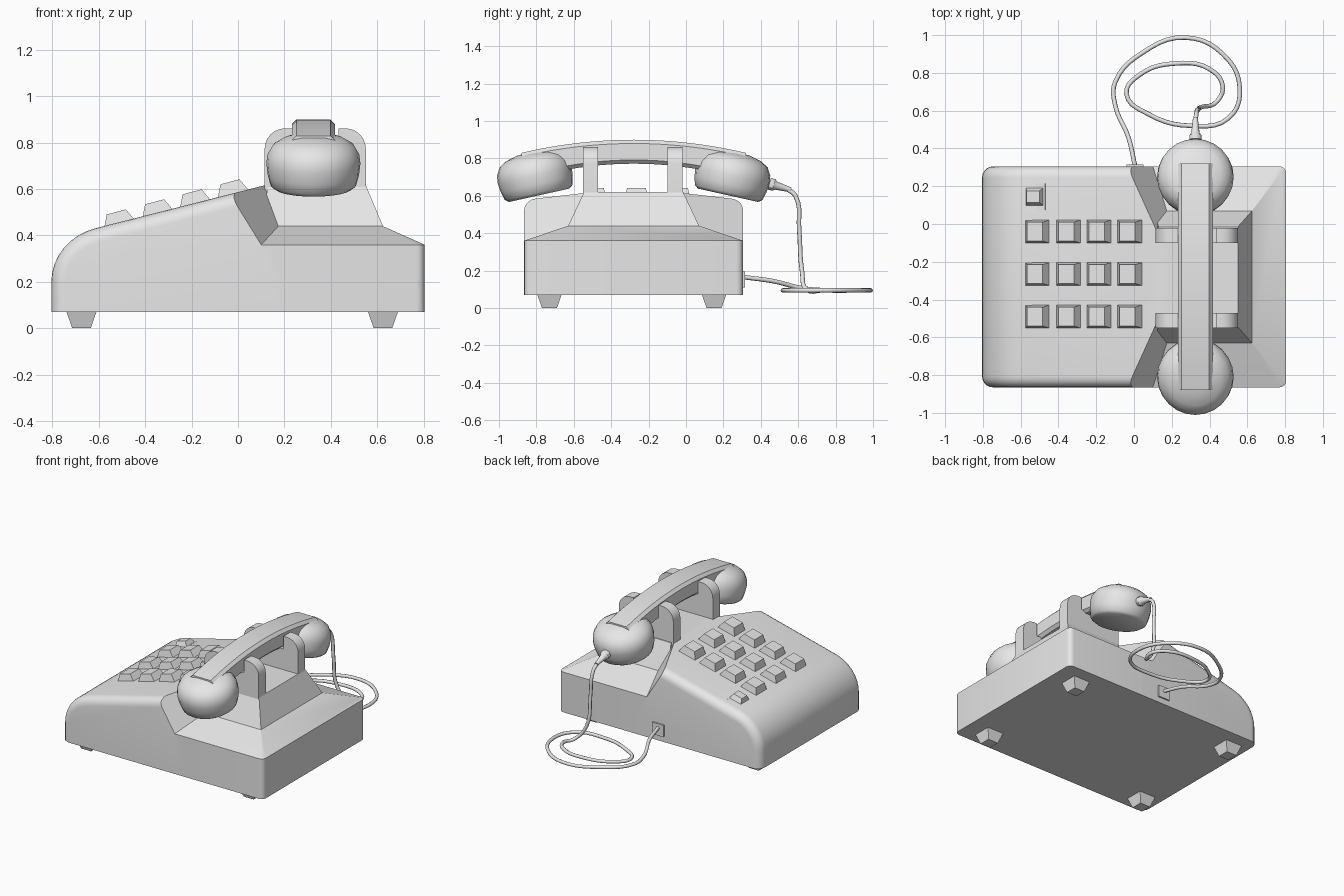
import bpy, bmesh, math
from mathutils import Vector, Matrix

if "Cube" in bpy.data.objects:
    bpy.data.objects.remove(bpy.data.objects["Cube"], do_unlink=True)

# Single plain grey material
grey = bpy.data.materials.new("light_grey")
grey.use_nodes = True
grey.diffuse_color = (0.8, 0.8, 0.8, 1)
grey.node_tree.nodes["Principled BSDF"].inputs["Base Color"].default_value = grey.diffuse_color

MID_Y = -0.28            # middle of the housing
HALF_Y = 0.585           # half its width
BASE_Z = 0.07
PHONE_X = 0.325          # handset centre line


def select_only(obj):
    bpy.ops.object.select_all(action="DESELECT")
    obj.select_set(True)
    bpy.context.view_layer.objects.active = obj


def finish(name, bm, smooth=None):
    """Turn a bmesh into a named object."""
    bmesh.ops.recalc_face_normals(bm, faces=bm.faces)
    mesh = bpy.data.meshes.new(name)
    bm.to_mesh(mesh)
    bm.free()
    mesh.materials.append(grey)
    obj = bpy.data.objects.new(name, mesh)
    bpy.context.collection.objects.link(obj)
    if smooth:
        select_only(obj)
        bpy.ops.object.shade_smooth_by_angle(angle=math.radians(smooth))
    return obj


def loft(rings):
    """Skin a list of point rings and cap both ends."""
    bm = bmesh.new()
    loops = [[bm.verts.new(p) for p in ring] for ring in rings]
    count = len(loops[0])
    for a, b in zip(loops, loops[1:]):
        for i in range(count):
            j = (i + 1) % count
            bm.faces.new((a[i], a[j], b[j], b[i]))
    bm.faces.new(loops[0][::-1])
    bm.faces.new(loops[-1])
    return bm


def rect(x0, x1, y0, y1, z):
    return [Vector(p) for p in ((x0, y0, z), (x1, y0, z), (x1, y1, z), (x0, y1, z))]


def tapered_block(name, centre, low, high, height, tilt=0.0):
    """Frustum with low and high (x, y) sizes, standing on centre."""
    rings = [rect(-w / 2, w / 2, -d / 2, d / 2, z) for (w, d), z in ((low, 0), (high, height))]
    bm = loft(rings)
    bm.transform(Matrix.Translation(centre) @ Matrix.Rotation(tilt, 4, "Y"))
    return finish(name, bm)


def revolve(profile, sides):
    return loft([[Vector((r * math.cos(a), r * math.sin(a), z))
                  for a in (math.tau * i / sides for i in range(sides))]
                 for r, z in profile])


# Sloping keypad housing: side profile, rounded at both ends
nose = [(-0.805 + 0.26 * (1 - math.cos(a)), 0.2 + 0.24 * math.sin(a))
        for a in (math.radians(75) * i / 8 for i in range(9))]
profile = [(0.18, BASE_Z), (-0.805, BASE_Z)] + nose + [(0.13, 0.62), (0.18, 0.62)]
bm = loft([[Vector((x, MID_Y + s * HALF_Y, z)) for x, z in profile] for s in (-1, 1)])
bm.normal_update()
rim = [e for e in bm.edges
       if any(abs(f.normal.y) > 0.9 for f in e.link_faces)
       and any(f.normal.z > -0.5 and f.normal.x < 0.5 and abs(f.normal.y) < 0.5
               for f in e.link_faces)]
bmesh.ops.bevel(bm, geom=rim, offset=0.06, segments=5, profile=0.5, affect="EDGES")
# Slanted cuts where the housing meets the cradle
for s in (-1, 1):
    a, b, c = (Vector((x, MID_Y + s * d, z)) for x, d, z in
               ((-0.03, HALF_Y, 0.57), (0.1, HALF_Y, 0.36), (0.11, 0.265, 0.615)))
    normal = (b - a).cross(c - a)
    if normal.x < 0:
        normal.negate()
    cut = bmesh.ops.bisect_plane(bm, geom=bm.verts[:] + bm.edges[:] + bm.faces[:],
                                 plane_co=a, plane_no=normal, clear_outer=True)
    edges = [g for g in cut["geom_cut"] if isinstance(g, bmesh.types.BMEdge)]
    bmesh.ops.edgeloop_fill(bm, edges=edges)
finish("keypad_housing", bm, 30)

# Cradle base: square lower block, then a stepped pyramid
levels = ((0.05, 0.805, HALF_Y, BASE_Z), (0.05, 0.805, HALF_Y, 0.36),
          (0.1, 0.625, 0.35, 0.44), (0.13, 0.55, 0.265, 0.62))
bm = loft([rect(x0, x1, MID_Y - d, MID_Y + d, z) for x0, x1, d, z in levels])
corners = [e for e in bm.edges
           if all(v.co.x > 0.8 and v.co.z < 0.4 for v in e.verts)
           and abs(e.verts[0].co.z - e.verts[1].co.z) > 0.1]
bmesh.ops.bevel(bm, geom=corners, offset=0.035, segments=4, profile=0.5, affect="EDGES")
finish("cradle_base", bm, 30)

# Cradle supports: a U shape with rounded outer corners
half = [(0.0, 0.77), (0.1, 0.77), (0.1, 0.862)]
half += [(0.13 + 0.088 * math.sin(a), 0.774 + 0.088 * math.cos(a))
         for a in (math.pi / 2 * i / 6 for i in range(7))]
half += [(0.218, 0.58)]
outline = half + [(-x, z) for x, z in half[:0:-1]]
for name, y in (("front_cradle_support", -0.51), ("back_cradle_support", -0.06)):
    bm = loft([[Vector((0.333 + x, y + d, z)) for x, z in outline] for d in (-0.04, 0.04)])
    finish(name, bm, 30)

# Feet
for x in (-0.675, 0.625):
    for y in (-0.73, 0.15):
        tapered_block("foot", (x, y, 0), (0.08, 0.08), (0.13, 0.13), BASE_Z + 0.002)


# Keys on the slope
def slope_z(x):
    return 0.62 + (x - 0.13) * 0.265


TILT = -math.atan(0.265)
for x in (-0.51, -0.345, -0.183, -0.02):
    for y in (-0.04, -0.265, -0.49):
        tapered_block("key", (x, y, slope_z(x) - 0.005), (0.14, 0.125), (0.085, 0.1), 0.058, TILT)

# Small switch in its frame
x = -0.525
tapered_block("switch_frame", (x, 0.145, slope_z(x) - 0.005), (0.13, 0.15), (0.12, 0.14), 0.012, TILT)
tapered_block("switch_key", (x, 0.145, slope_z(x)), (0.1, 0.1), (0.07, 0.06), 0.04, TILT)

# Handset cups, tipped toward each other
cup = [(0.165, 0), (0.185, 0.015), (0.197, 0.06), (0.203, 0.11), (0.198, 0.15),
       (0.175, 0.19), (0.135, 0.215), (0.07, 0.232), (0.01, 0.235)]
for name, s in (("front_handset_cup", -1), ("back_handset_cup", 1)):
    bm = revolve(cup, 24)
    bm.transform(Matrix.Translation((PHONE_X, MID_Y + s * 0.505, 0.603))
                 @ Matrix.Rotation(-s * math.radians(12.5), 4, "X"))
    finish(name, bm, 40)

# Handset grip: arched bar with chamfered edges
rings = []
for i in range(21):
    t = -1 + i / 10
    top, low = 0.9 - 0.07 * t * t, 0.772 - 0.09 * t * t
    w, c = 0.093, 0.02
    section = [(-w, low + c), (c - w, low), (w - c, low), (w, low + c),
               (w, top - c), (w - c, top), (c - w, top), (-w, top - c)]
    rings.append([Vector((PHONE_X + x, MID_Y + 0.6 * t, z)) for x, z in section])
finish("handset_grip", loft(rings), 30)

# Strain relief on the back cup
bm = revolve([(0.032, 0), (0.032, 0.025), (0.022, 0.04), (0.013, 0.12)], 12)
bm.transform(Matrix.Translation((PHONE_X, 0.445, 0.665)) @ Matrix.Rotation(math.radians(-106), 4, "X"))
finish("strain_relief", bm, 30)

# Cord socket on the back wall
tapered_block("cord_socket", (0.005, 0.306, 0.11), (0.09, 0.02), (0.09, 0.02), 0.085)

# Cord, looping on the table
FLOOR = 0.095
path = [(0.325, 0.54, 0.637), (0.33, 0.585, 0.6), (0.34, 0.605, 0.42), (0.36, 0.62, 0.2)]
path += [(x, y, FLOOR) for x, y in (
    (0.44, 0.65), (0.47, 0.73), (0.4, 0.82), (0.22, 0.85), (0.03, 0.79), (-0.04, 0.69),
    (0.08, 0.58), (0.3, 0.52), (0.5, 0.56), (0.56, 0.72), (0.47, 0.9), (0.27, 0.987),
    (0.05, 0.91), (-0.1, 0.75))]
path += [(-0.1, 0.63, 0.105), (-0.03, 0.46, 0.145), (0.005, 0.31, 0.165)]
curve = bpy.data.curves.new("cord", "CURVE")
curve.dimensions = "3D"
curve.bevel_depth = 0.012
curve.bevel_resolution = 2
curve.resolution_u = 5
curve.use_fill_caps = True
spline = curve.splines.new("BEZIER")
spline.bezier_points.add(len(path) - 1)
for point, co in zip(spline.bezier_points, path):
    point.co = co
    point.handle_left_type = point.handle_right_type = "AUTO"
curve.materials.append(grey)
cord = bpy.data.objects.new("cord", curve)
bpy.context.collection.objects.link(cord)
select_only(cord)
bpy.ops.object.convert(target="MESH")
bpy.ops.object.shade_smooth_by_angle(angle=math.radians(50))
